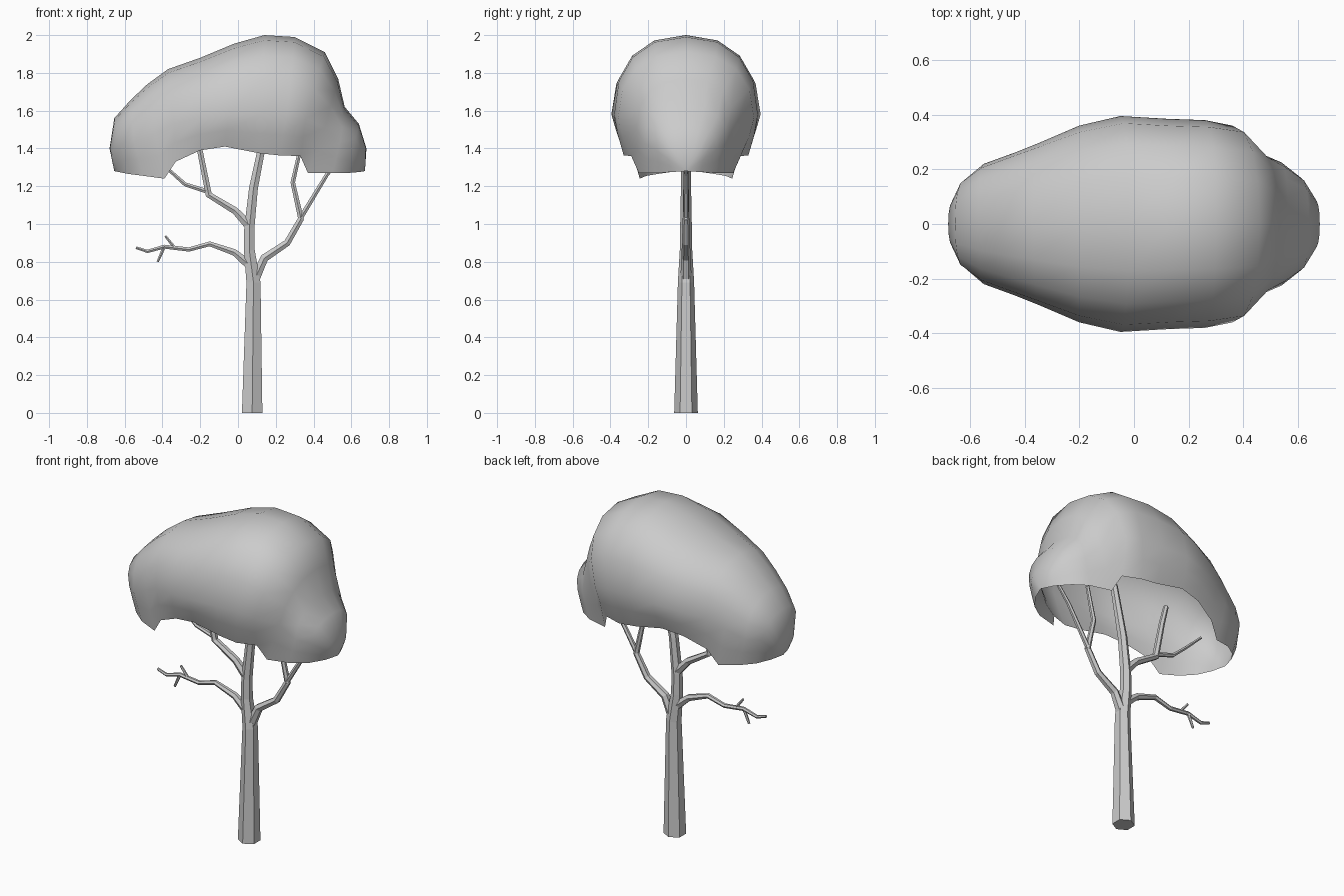
import bpy, math
from mathutils import Vector

if "Cube" in bpy.data.objects:
    bpy.data.objects.remove(bpy.data.objects["Cube"])


def make(name, verts, faces, smooth=False):
    mesh = bpy.data.meshes.new(name)
    mesh.from_pydata(verts, [], faces)
    mesh.validate()
    ob = bpy.data.objects.new(name, mesh)
    bpy.context.collection.objects.link(ob)
    for p in mesh.polygons:
        p.use_smooth = smooth
    return ob


def limb(name, path, sides=6):
    """Tapered tube in the y = 0 plane; path holds (x, z, radius)."""
    pts = [Vector((x, 0, z)) for x, z, r in path]
    side = Vector((0, 1, 0))
    verts, faces = [], []
    for i, p in enumerate(pts):
        a, b = pts[max(i - 1, 0)], pts[min(i + 1, len(pts) - 1)]
        t = (b - a).normalized()
        if i == 0 and p.z == 0:
            t = Vector((0, 0, 1))
        n = side.cross(t)
        for k in range(sides):
            w = 2 * math.pi * k / sides
            verts.append(p + path[i][2] * (side * math.cos(w) + n * math.sin(w)))
    for i in range(len(pts) - 1):
        for k in range(sides):
            q = (k + 1) % sides
            faces.append((i * sides + k, i * sides + q,
                          (i + 1) * sides + q, (i + 1) * sides + k))
    faces.append(tuple(reversed(range(sides))))
    faces.append(tuple(range(len(verts) - sides, len(verts))))
    return make(name, verts, faces)


# trunk and branches
limb("trunk", [(.075, 0, .0625), (.082, .69, .043), (.06, .86, .033),
               (.06, .98, .031), (.082, 1.19, .027), (.145, 1.5, .021)])
limb("right_branch", [(.085, .70, .03), (.14, .82, .025), (.26, .90, .021), (.335, 1.03, .018)])
limb("right_inner_branch", [(.335, 1.02, .017), (.29, 1.22, .014), (.335, 1.42, .011)])
limb("right_outer_branch", [(.33, 1.03, .015), (.47, 1.26, .012), (.55, 1.36, .01)])
limb("left_upper_branch", [(.06, .99, .028), (-.015, 1.07, .022), (-.155, 1.155, .02),
                           (-.2, 1.38, .017), (-.23, 1.5, .015)])
limb("left_outer_branch", [(-.155, 1.17, .014), (-.28, 1.21, .012),
                           (-.37, 1.29, .01), (-.48, 1.395, .008)])
limb("left_lower_branch", [(.065, .78, .028), (-.02, .85, .02), (-.15, .895, .015),
                           (-.26, .865, .013), (-.39, .88, .012),
                           (-.48, .855, .01), (-.54, .875, .008)])
limb("upper_twig", [(-.34, .88, .009), (-.385, .937, .007)])
limb("lower_twig", [(-.39, .88, .01), (-.425, .80, .007)])

# canopy arches: ridge (x, z), widest point (x, y, z), rim (x, y, z)
ARCHES = [
    ((-.68, 1.40), (-.655, .09, 1.34), (-.63, .08, 1.275)),
    ((-.655, 1.56), (-.62, .16, 1.42), (-.58, .15, 1.265)),
    ((-.57, 1.655), (-.55, .22, 1.43), (-.50, .21, 1.255)),
    ((-.48, 1.74), (-.44, .26, 1.48), (-.39, .245, 1.24)),
    ((-.37, 1.82), (-.34, .30, 1.53), (-.33, .27, 1.33)),
    ((-.20, 1.88), (-.20, .36, 1.56), (-.20, .31, 1.39)),
    ((-.02, 1.955), (-.05, .395, 1.58), (-.07, .33, 1.41)),
    ((.14, 2.0), (.12, .385, 1.58), (.11, .33, 1.375)),
    ((.30, 1.99), (.26, .38, 1.58), (.22, .33, 1.363)),
    ((.46, 1.91), (.36, .36, 1.56), (.33, .29, 1.36)),
    ((.53, 1.77), (.46, .26, 1.51), (.37, .25, 1.27)),
    ((.565, 1.62), (.54, .225, 1.43), (.50, .215, 1.27)),
    ((.64, 1.53), (.61, .17, 1.40), (.58, .16, 1.27)),
    ((.68, 1.40), (.66, .09, 1.34), (.64, .08, 1.275)),
]


def half_arch(ridge, wide, rim):
    top, m, r = Vector((ridge[0], 0, ridge[1])), Vector(wide), Vector(rim)
    pts = []
    for k in range(5):
        w = k / 4 * math.pi / 2
        c, s = max(math.cos(w), 0) ** .87, math.sin(w) ** .87
        p = Vector((m.x, 0, m.z)) + (top - Vector((m.x, 0, m.z))) * c
        p.y = m.y * s
        pts.append(p)
    mid = (m + r) / 2
    mid.y += (m.y - r.y) * .12
    return pts + [mid, r]


# open canopy shell: arches mirrored across y = 0, closed to a tip at each end
verts, faces = [], []
for arch in ARCHES:
    h = half_arch(*arch)
    verts += [Vector((p.x, -p.y, p.z)) for p in reversed(h[1:])] + h
n = len(verts) // len(ARCHES)
for i in range(len(ARCHES) - 1):
    for k in range(n - 1):
        a = i * n + k
        faces.append((a, a + n, a + n + 1, a + 1))
left, right = len(verts), len(verts) + 1
verts += [Vector((-.655, 0, 1.28)), Vector((.672, 0, 1.28))]
last = (len(ARCHES) - 1) * n
for k in range(n - 1):
    faces.append((left, k, k + 1))
    faces.append((right, last + k + 1, last + k))
make("canopy", verts, faces, smooth=True)
